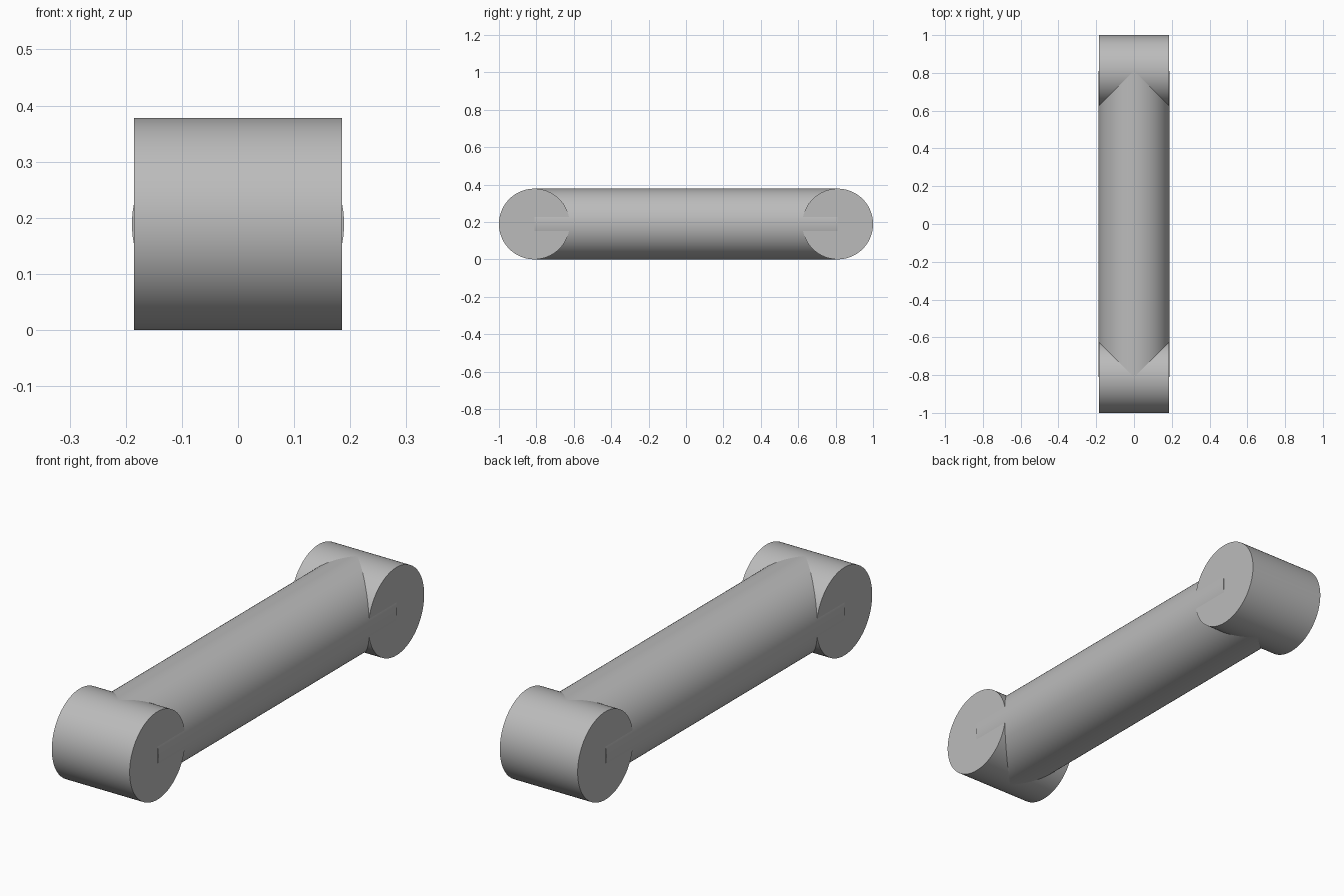
import bpy
import math

cube = bpy.data.objects.get("Cube")
if cube:
    bpy.data.objects.remove(cube, do_unlink=True)

RADIUS = 0.189
END_Y = 1 - RADIUS      # axis of each end barrel
BARREL_WIDTH = 0.37

grey = bpy.data.materials.new("plain grey")
grey.use_nodes = True
colour = (0.5, 0.5, 0.5, 1)
grey.diffuse_color = colour
grey.node_tree.nodes["Principled BSDF"].inputs["Base Color"].default_value = colour


def cylinder(name, length, y, rotation):
    bpy.ops.mesh.primitive_cylinder_add(
        vertices=96, radius=RADIUS, depth=length,
        location=(0, y, RADIUS), rotation=rotation)
    obj = bpy.context.object
    obj.name = name
    obj.data.materials.append(grey)
    bpy.ops.object.shade_smooth_by_angle(angle=math.radians(30))
    return obj


# Long rod, running between the two barrel axes
cylinder("connecting_rod", 2 * END_Y, 0, (math.pi / 2, 0, 0))

# Crosswise barrels, slightly narrower than the rod
for name, side in (("front_barrel", -1), ("back_barrel", 1)):
    cylinder(name, BARREL_WIDTH, side * END_Y, (0, math.pi / 2, 0))
